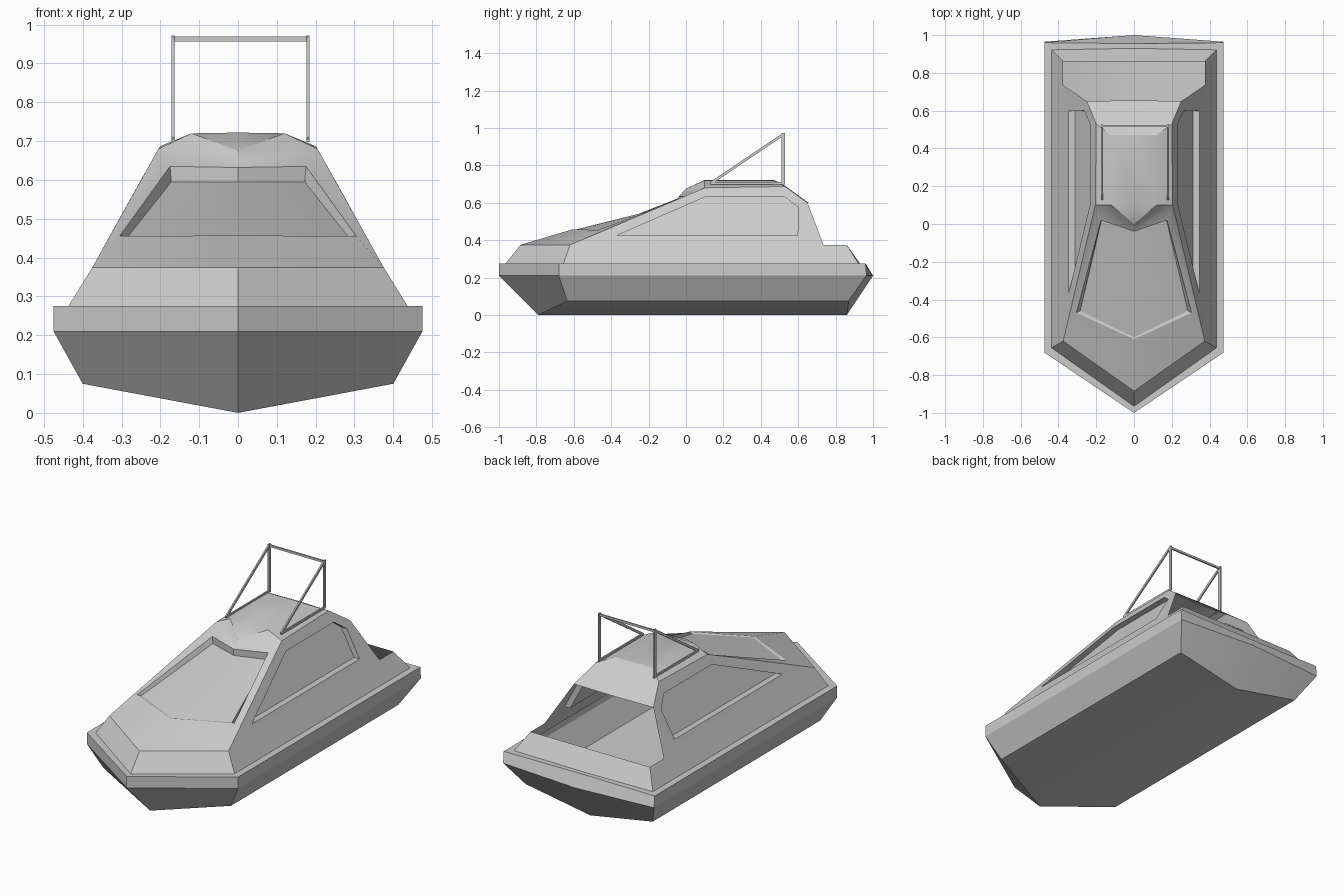
import bpy
import bmesh
from mathutils import Vector

if "Cube" in bpy.data.objects:
    bpy.data.objects.remove(bpy.data.objects["Cube"])


def shell(name, halves, angle=0.45):
    """Thin shell from right-half polygons, mirrored across x = 0."""
    bm = bmesh.new()
    for poly in halves:
        for s in (1, -1):
            pts = [(x * s, y, z) for x, y, z in poly]
            bm.faces.new([bm.verts.new(p) for p in pts[::s]])
    bmesh.ops.remove_doubles(bm, verts=bm.verts, dist=0.0005)
    bmesh.ops.recalc_face_normals(bm, faces=bm.faces)
    me = bpy.data.meshes.new(name)
    bm.to_mesh(me)
    bm.free()
    ob = bpy.data.objects.new(name, me)
    bpy.context.collection.objects.link(ob)
    bpy.ops.object.select_all(action='DESELECT')
    ob.select_set(True)
    bpy.context.view_layer.objects.active = ob
    bpy.ops.object.shade_smooth_by_angle(angle=angle)
    return ob


def bridge(a, b, closed=False):
    """Quads between two matching point rows."""
    n = len(a)
    return [[a[i], a[(i + 1) % n], b[(i + 1) % n], b[i]]
            for i in range(n if closed else n - 1)]


# Hull levels: bow centre, bow corner, stern corner, stern centre
keel = [(0, -.79, 0), (.40, -.635, .075), (.40, .87, .075), (0, .86, 0)]
strake_low = [(0, -1, .21), (.475, -.68, .21), (.475, .965, .21), (0, 1, .21)]
strake_top = [(0, -1, .275), (.475, -.68, .275), (.475, .96, .275), (0, .955, .275)]
base = [(0, -.965, .275), (.437, -.655, .275), (.437, .922, .275), (0, .93, .275)]
hull = [keel]
for low, high in ((keel, strake_low), (strake_low, strake_top), (strake_top, base)):
    hull += bridge(low, high)
shell("hull", hull)

# Cabin corner points
bow, shoulder = (0, -.885, .375), (.375, -.62, .375)
roof_front, roof_back = (.205, .10, .68), (.20, .53, .687)
visor, pillar = (.25, .65, .60), (.375, .735, .375)
stern, stern_mid = (.375, .86, .375), (0, .86, .375)
brow = (0, -.03, .643)

# Lower band around the cabin, open cockpit behind
cabin = [[base[0], base[1], shoulder, bow],
         [base[1], base[2], stern, pillar, shoulder],
         [base[2], base[3], stern_mid, stern]]

# Side wall with recessed window
side_out = [shoulder, roof_front, roof_back, visor, pillar]
side_win = [(.347, -.37, .425), (.233, .10, .63), (.233, .53, .63),
            (.264, .60, .575), (.347, .597, .425)]
side_in = [(x - .035, y, z) for x, y, z in side_win]
cabin += bridge(side_out, side_win, True) + bridge(side_win, side_in, True) + [side_in]

# Foredeck with recessed windscreen
deck_out = [bow, shoulder, roof_front, brow]
screen = [(0, -.61, .457), (.305, -.47, .455), (.175, .02, .635), (0, -.04, .632)]
screen_in = [(0, -.60, .454), (.285, -.46, .452), (.172, .02, .595), (0, -.038, .595)]
cabin += bridge(deck_out, screen) + bridge(screen, screen_in) + [screen_in]

# Rounded roof and rear visor
top_f, top_b = (.12, .10, .72), (.12, .47, .72)
mid_f, mid_b = (0, .10, .722), (0, .47, .722)
lip, back_mid, visor_mid = (0, .0, .675), (0, .53, .69), (0, .655, .60)
cabin += [[brow, roof_front, lip],
          [lip, roof_front, top_f], [lip, top_f, mid_f],
          [roof_front, roof_back, top_b, top_f],
          [top_f, top_b, mid_b, mid_f],
          [mid_b, top_b, roof_back, back_mid],
          [back_mid, roof_back, visor, visor_mid]]
shell("cabin", cabin)


def bar(name, a, b, w, d):
    """Square bar between two points."""
    a, b = Vector(a), Vector(b)
    bpy.ops.mesh.primitive_cube_add(size=1, location=(a + b) / 2)
    ob = bpy.context.object
    ob.name = name
    ob.rotation_mode = 'QUATERNION'
    ob.rotation_quaternion = (b - a).to_track_quat('Z', 'Y')
    ob.scale = (w, d, (b - a).length)


# Roof rail frame
for side, x in (("left", -.167), ("right", .18)):
    bpy.ops.mesh.primitive_cube_add(size=1, location=(x, .52, .835))
    bpy.context.object.name = side + "_rail_post"
    bpy.context.object.scale = (.008, .018, .275)
    bar(side + "_rail_brace", (x, .13, .703), (x, .52, .966), .008, .014)
    bar(side + "_rail_foot", (x, .13, .704), (x, .528, .704), .008, .012)
bar("rail_crossbar", (-.167, .52, .963), (.18, .52, .963), .009, .012)
